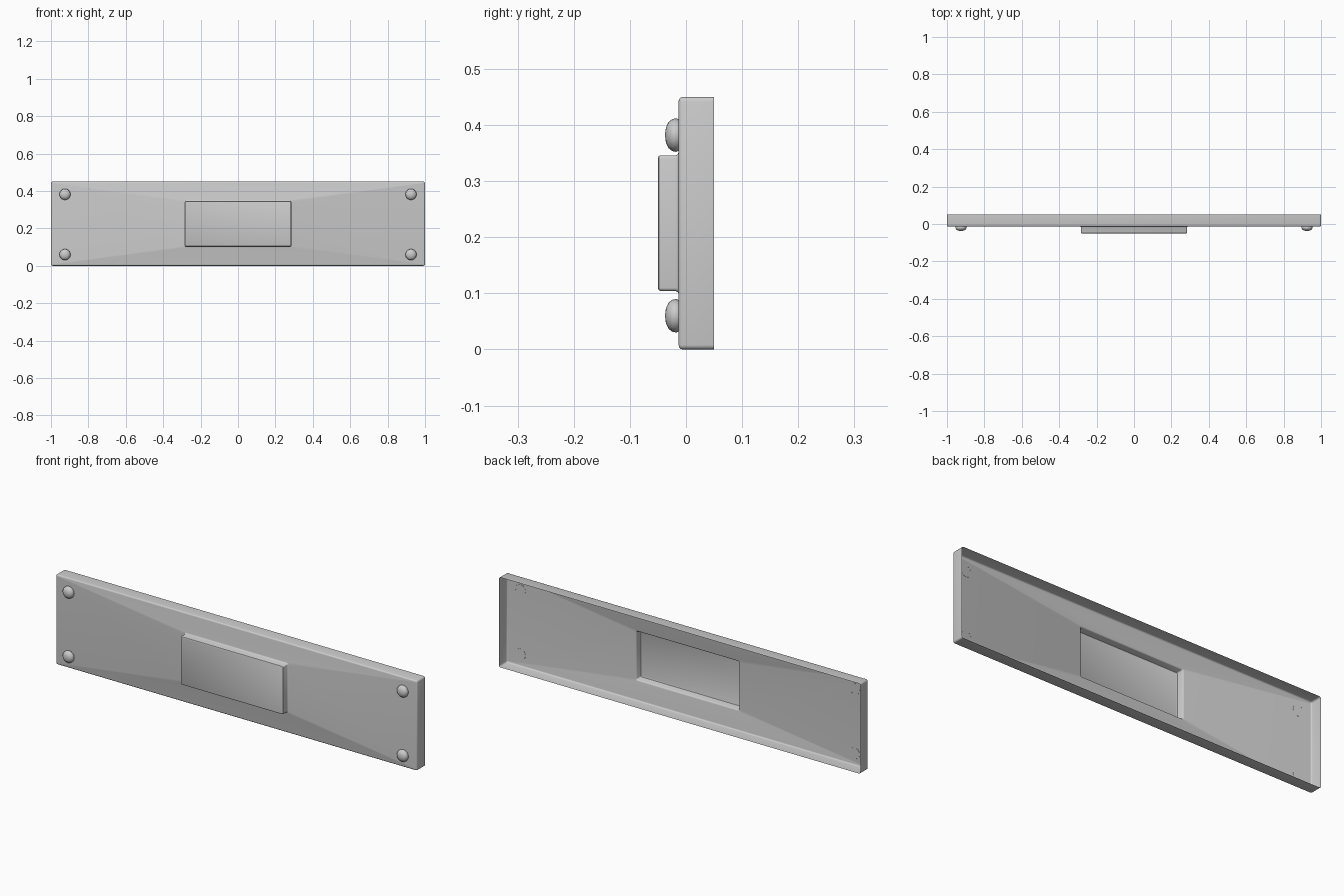
import bpy, bmesh, math
from mathutils import Matrix

if "Cube" in bpy.data.objects:
    bpy.data.objects.remove(bpy.data.objects["Cube"])

ZC = 0.225  # mid height of the plate


def finish(name, bm, angle=40):
    bmesh.ops.recalc_face_normals(bm, faces=bm.faces)
    me = bpy.data.meshes.new(name)
    bm.to_mesh(me)
    bm.free()
    ob = bpy.data.objects.new(name, me)
    bpy.context.collection.objects.link(ob)
    bpy.ops.object.select_all(action='DESELECT')
    ob.select_set(True)
    bpy.context.view_layer.objects.active = ob
    bpy.ops.object.shade_smooth_by_angle(angle=math.radians(angle))
    return ob


def ring(bm, hx, hz, r, y, seg=3):
    """Rounded rectangle of vertices in the xz plane."""
    verts = []
    for k, (sx, sz) in enumerate([(1, 1), (-1, 1), (-1, -1), (1, -1)]):
        for i in range(seg + 1):
            a = math.radians(90 * (k + i / seg))
            verts.append(bm.verts.new((sx * (hx - r) + r * math.cos(a), y,
                                       ZC + sz * (hz - r) + r * math.sin(a))))
    return verts


# Open-backed pressed plate: rim, rounded front edge, flat face, raised panel
bm = bmesh.new()
sections = [(1.0, 0.225, 0.008, 0.05), (1.0, 0.225, 0.008, -0.006)]
for deg in (30, 60, 90):
    d = 0.007 * (1 - math.cos(math.radians(deg)))
    sections.append((1 - d, 0.225 - d, 0.008 - d,
                     -0.006 - 0.007 * math.sin(math.radians(deg))))
for d, y in [(0.006, -0.013), (0.002, -0.0145), (0.0, -0.018), (0.0, -0.045),
             (-0.0015, -0.0485), (-0.005, -0.05)]:
    sections.append((0.284 + d, 0.121 + d, 0.006 + d * 0.8, y))
rings = [ring(bm, *s) for s in sections]
for a, b in zip(rings, rings[1:]):
    n = len(a)
    for i in range(n):
        j = (i + 1) % n
        bm.faces.new((a[i], a[j], b[j], b[i]))
bm.faces.new(rings[-1])
finish("plate_with_raised_panel", bm)

# Domed bolt heads in the four corners
dome = [(0.0275, -0.0125), (0.03, -0.017), (0.0285, -0.0245),
        (0.0235, -0.031), (0.0135, -0.0358)]
N = 16
for x in (-0.925, 0.925):
    for z in (0.06, 0.382):
        bm = bmesh.new()
        loops = [[bm.verts.new((x + r * math.cos(2 * math.pi * i / N), y,
                                z + r * math.sin(2 * math.pi * i / N)))
                  for i in range(N)] for r, y in dome]
        for a, b in zip(loops, loops[1:]):
            for i in range(N):
                j = (i + 1) % N
                bm.faces.new((a[i], a[j], b[j], b[i]))
        tip = bm.verts.new((x, -0.0375, z))
        for i in range(N):
            bm.faces.new((loops[-1][i], loops[-1][(i + 1) % N], tip))
        finish("bolt_head", bm, 60)
